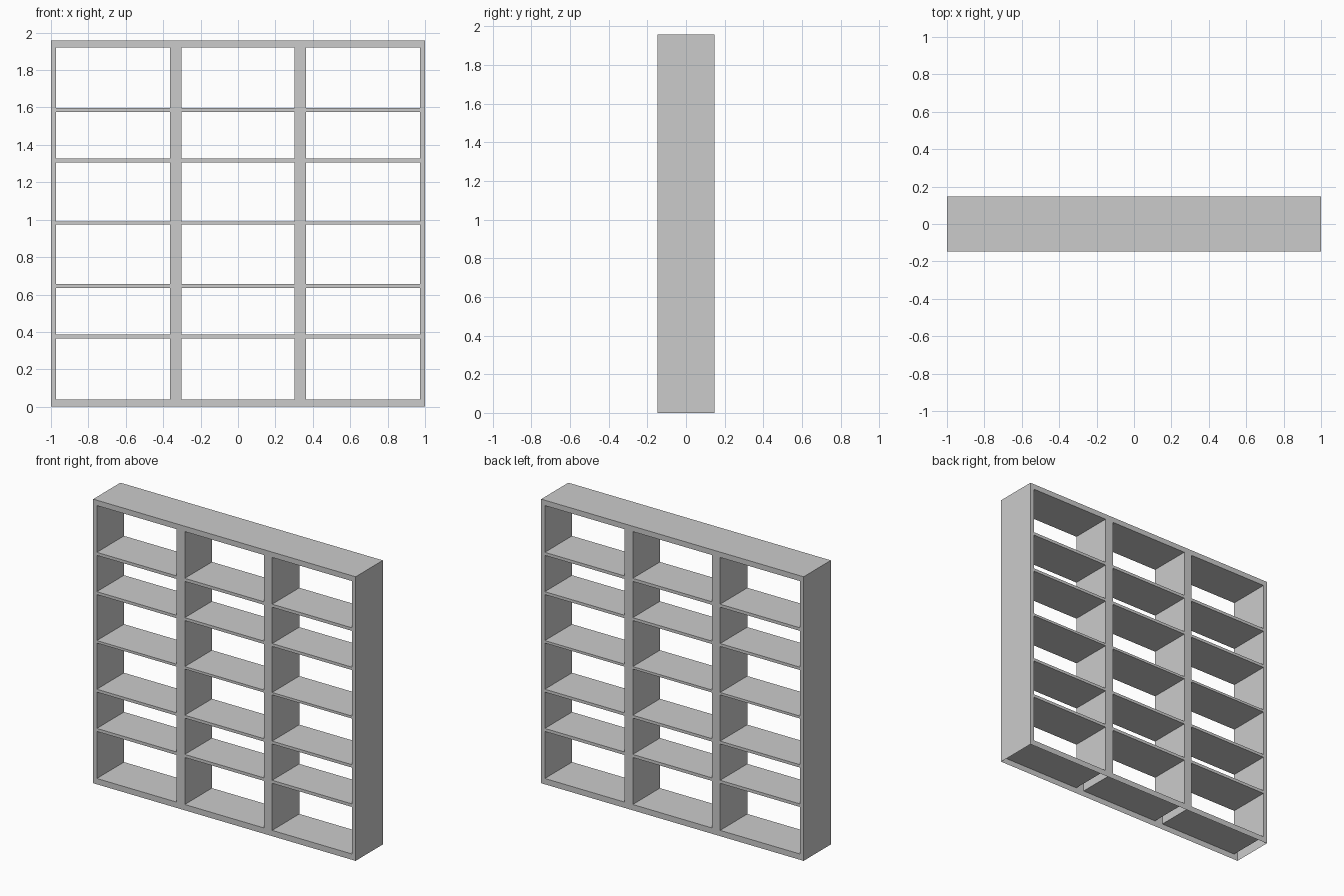
import bpy, bmesh

if "Cube" in bpy.data.objects:
    bpy.data.objects.remove(bpy.data.objects["Cube"])

HALF_DEPTH = 0.148
# breakpoints of the front elevation: bars and openings alternate
XS = [-1.0, -0.972, -0.364, -0.302, 0.302, 0.364, 0.972, 1.0]
ZS = [0.0, 0.04, 0.364, 0.385, 0.635, 0.655, 0.973, 0.99, 1.307, 1.327,
      1.577, 1.598, 1.92, 1.957]


def solid(i, k):
    """True where the front elevation is board, False in openings and outside."""
    if not (0 <= i < len(XS) - 1 and 0 <= k < len(ZS) - 1):
        return False
    return i % 2 == 0 or k % 2 == 0


bm = bmesh.new()


def quad(*pts):
    bm.faces.new([bm.verts.new(p) for p in pts])


D = HALF_DEPTH
for i in range(len(XS) - 1):
    for k in range(len(ZS) - 1):
        if not solid(i, k):
            continue
        a, b, c, d = XS[i], XS[i + 1], ZS[k], ZS[k + 1]
        # front and back faces
        quad((a, -D, c), (b, -D, c), (b, -D, d), (a, -D, d))
        quad((b, D, c), (a, D, c), (a, D, d), (b, D, d))
        # upright faces
        if not solid(i - 1, k):
            quad((a, D, c), (a, -D, c), (a, -D, d), (a, D, d))
        if not solid(i + 1, k):
            quad((b, -D, c), (b, D, c), (b, D, d), (b, -D, d))
        # shelf tops and undersides; the base is open underneath
        if not solid(i, k + 1):
            quad((a, -D, d), (b, -D, d), (b, D, d), (a, D, d))
        if k > 0 and not solid(i, k - 1):
            quad((a, D, c), (b, D, c), (b, -D, c), (a, -D, c))

bmesh.ops.remove_doubles(bm, verts=bm.verts[:], dist=0.0005)

mesh = bpy.data.meshes.new("shelf_unit")
bm.to_mesh(mesh)
bm.free()
shelf_unit = bpy.data.objects.new("shelf_unit", mesh)
bpy.context.collection.objects.link(shelf_unit)
